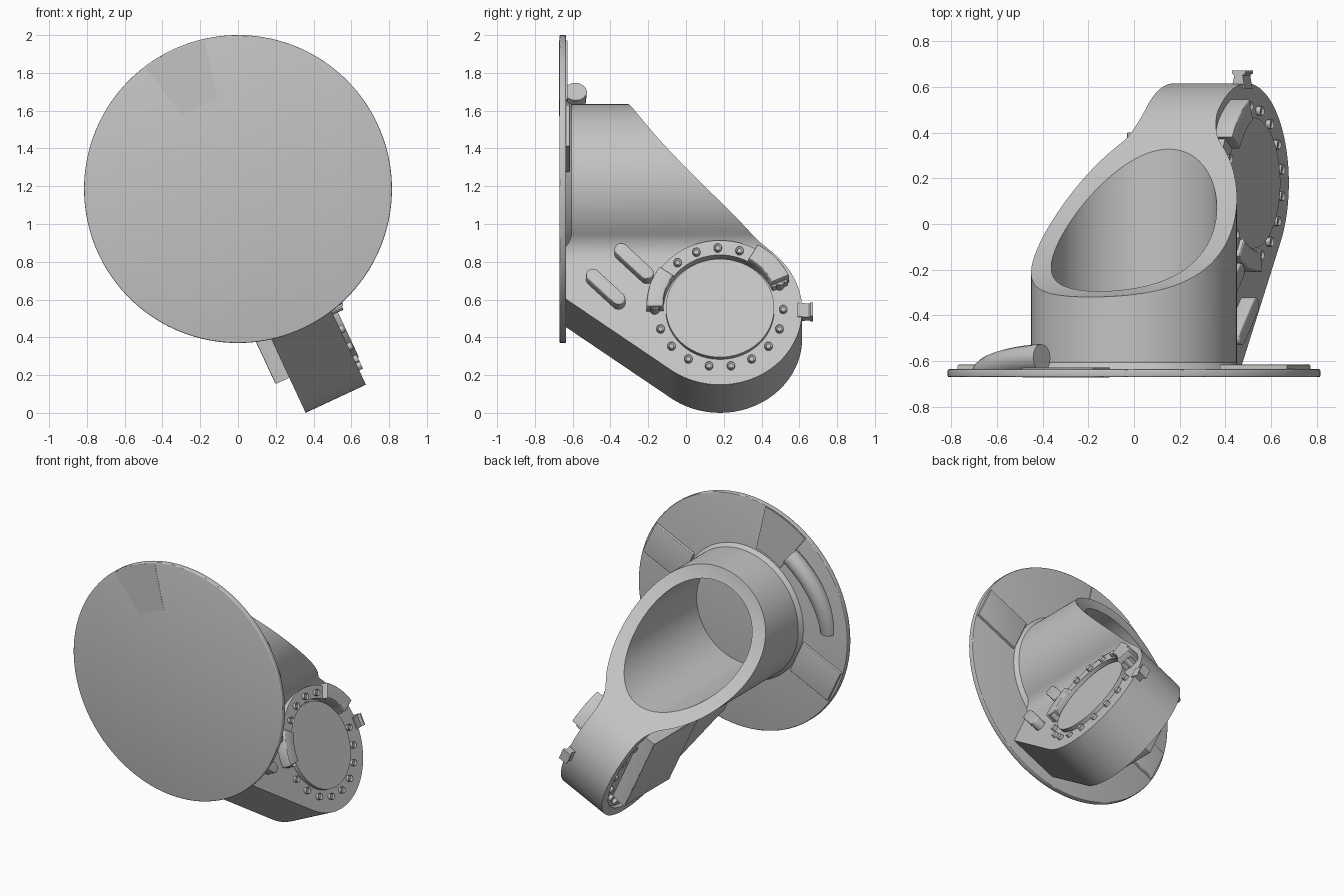
import bpy, bmesh
from math import cos, sin, radians, sqrt, atan2, degrees
from mathutils import Matrix

if "Cube" in bpy.data.objects:
    bpy.data.objects.remove(bpy.data.objects["Cube"])

grey = bpy.data.materials.new("plain grey")
grey.use_nodes = True
colour = (0.55, 0.55, 0.55, 1)
grey.diffuse_color = colour
grey.node_tree.nodes["Principled BSDF"].inputs["Base Color"].default_value = colour

# Everything is modelled upright around the tube axis, then leaned about y
PLACE = Matrix.Translation((0, 0, 1.185)) @ Matrix.Rotation(radians(-25), 4, "Y")
HUB = (0.18, -0.79)      # arm end centre in (y, z)
HALF = 0.176             # half thickness of the arm
BACK = -0.635            # rear face of the round plate
made = []


def arc(centre, r, a0, a1, n):
    """Points along an arc, angles in degrees."""
    out = []
    for i in range(n + 1):
        a = radians(a0 + (a1 - a0) * i / n)
        out.append((centre[0] + r * cos(a), centre[1] + r * sin(a)))
    return out


def add(name, bm):
    mesh = bpy.data.meshes.new(name)
    bm.to_mesh(mesh)
    bm.free()
    mesh.materials.append(grey)
    ob = bpy.data.objects.new(name, mesh)
    bpy.context.collection.objects.link(ob)
    made.append(ob)
    return ob


def prism(name, pts, axis, lo, hi, bevel=0.0, socket=0.0):
    """Extrude an outline: 'y' takes (x, z) points, 'x' takes (y, z), 'z' takes (x, y)."""
    bm = bmesh.new()

    def ring(d):
        spots = {"x": lambda p, q: (d, p, q), "y": lambda p, q: (p, d, q), "z": lambda p, q: (p, q, d)}
        return [bm.verts.new(spots[axis](p, q)) for p, q in pts]
    a, b = ring(lo), ring(hi)
    n = len(pts)
    caps = [bm.faces.new(a), bm.faces.new(b)]
    for i in range(n):
        j = (i + 1) % n
        bm.faces.new((a[i], a[j], b[j], b[i]))
    bmesh.ops.recalc_face_normals(bm, faces=bm.faces)
    if socket:
        bmesh.ops.inset_individual(bm, faces=[caps[1]], thickness=socket, depth=-socket)
    if bevel:
        rim = list({e for f in caps for e in f.edges})
        bmesh.ops.bevel(bm, geom=rim, offset=bevel, segments=3, profile=0.5, affect="EDGES")
    return add(name, bm)


def sector(name, centre, r0, r1, a0, a1, axis, lo, hi, bevel=0.0):
    pts = arc(centre, r1, a0, a1, 24) + arc(centre, r0, a1, a0, 24)
    return prism(name, pts, axis, lo, hi, bevel)


def boolean(target, cutter, operation):
    mod = target.modifiers.new("cut", "BOOLEAN")
    mod.object, mod.operation, mod.solver = cutter, operation, "EXACT"
    bpy.context.view_layer.objects.active = target
    bpy.ops.object.modifier_apply(modifier=mod.name)
    made.remove(cutter)
    bpy.data.objects.remove(cutter)


def rect(x0, x1, z0, z1):
    return [(x0, z0), (x1, z0), (x1, z1), (x0, z1)]


# Housing: keyhole section along y, trimmed by the side outline
R, F = 0.45, 0.15
fx = HALF + F
fz = -sqrt((R + F) ** 2 - fx ** 2)
t = degrees(atan2(-fz, fx))
section = arc((0, 0), R, -t, 180 + t, 110)
section += arc((-fx, fz), F, t, 0, 14)[1:]
section += [(-HALF, -1.3), (HALF, -1.3)]
section += arc((fx, fz), F, 180, 180 - t, 14)[:-1]
housing = prism("housing", section, "y", BACK - 0.005, 0.9)

# Side outline: a hollowed sloping mouth that runs into the round arm end
side = [(BACK - 0.02, 0.5)]
for i in range(33):
    z = 0.5 - i * (0.5 + 0.415) / 32
    side.append((-0.075 - 0.858 * z + 0.7 * z * z, z))
side += arc(HUB, 0.435, 57, -127, 72)
side += [(BACK - 0.02, -0.71)]
boolean(housing, prism("trim", side, "x", -0.8, 0.8), "INTERSECT")
boolean(housing, prism("bore", arc((0, 0), 0.362, 0, 357, 119), "y", BACK - 0.02, 1), "DIFFERENCE")
boolean(housing, prism("recess", arc(HUB, 0.375, 0, 355, 71), "x", -0.3, -HALF + 0.025), "DIFFERENCE")

# Fillet where the tube meets the plate
bm = bmesh.new()
bmesh.ops.create_cone(bm, cap_ends=False, segments=96, radius1=0.47, radius2=0.449, depth=0.03,
                      matrix=Matrix.Translation((0, BACK + 0.015, 0)) @ Matrix.Rotation(radians(-90), 4, "X"))
add("base_fillet", bm)

# Round plate with its sector insert and side pads
prism("round_plate", arc((0, 0), 0.815, 0, 357.5, 143), "y", -0.67, BACK, 0.007)
sector("plate_insert", (0, 0), 0.487, 0.807, 77.8, 102.2, "y", -0.6715, BACK + 0.008)
for s, label in ((-1, "right"), (1, "left")):
    x0, x1 = sorted((s * 0.47, s * 0.795))
    prism("plate_pad_" + label, rect(x0, x1, -0.12, 0.12), "y", BACK - 0.01, BACK + 0.02, 0.005)

# Curved horn sinking into the plate, trimmed flush inside it
curve = bpy.data.curves.new("curved_horn", "CURVE")
curve.dimensions = "3D"
curve.bevel_depth, curve.bevel_resolution, curve.use_fill_caps = 0.06, 6, True
spline = curve.splines.new("POLY")
path = arc((0, 0), 0.655, 103, 153, 24)
spline.points.add(len(path) - 1)
for i, (x, z) in enumerate(path):
    spline.points[i].co = (x, -0.585 - 0.08 * (i / 24) ** 1.4, z, 1)
horn = bpy.data.objects.new("curved_horn", curve)
bpy.context.collection.objects.link(horn)
bpy.ops.object.select_all(action="DESELECT")
horn.select_set(True)
bpy.context.view_layer.objects.active = horn
bpy.ops.object.convert(target="MESH")
horn = bpy.context.view_layer.objects.active
horn.data.materials.clear()
horn.data.materials.append(grey)
made.append(horn)
boolean(horn, prism("horn_trim", rect(-1, 1, -1, 1), "y", -1, BACK - 0.01), "DIFFERENCE")

# Hub disc, flange, clamps and bolts on the outer side of the arm
prism("hub_disc", arc(HUB, 0.287, 0, 355, 71), "x", HALF - 0.03, HALF + 0.028)
sector("hub_flange", HUB, 0.3, 0.385, 22, 180, "x", HALF - 0.03, HALF + 0.05)
sector("rear_clamp", HUB, 0.3, 0.4, 24, 60, "x", HALF - 0.02, HALF + 0.09, 0.008)
sector("front_clamp", HUB, 0.3, 0.39, 145, 181, "x", HALF - 0.02, HALF + 0.07, 0.008)
bolt_angles = [(a, 0) for a in range(-160, 1, 20)] + [(a, 0.05) for a in range(72, 136, 20)]
for a, lift in bolt_angles:
    c = arc(HUB, 0.335, a, a, 1)[0]
    prism("hub_bolt", arc(c, 0.021, 0, 330, 11), "x", HALF - 0.01, HALF + 0.022 + lift, socket=0.009)
for a in (24, 180):
    c = arc(HUB, 0.345, a, a, 1)[0]
    prism("clamp_bolt", arc(c, 0.025, 0, 330, 11), "x", HALF, HALF + 0.06, socket=0.01)

# Two rounded bars on the arm flank
for y, z in ((-0.275, -0.53), (-0.425, -0.68)):
    d = (0.068, -0.069)
    bar = arc((y + d[0], z + d[1]), 0.036, -135, 45, 12)
    bar += arc((y - d[0], z - d[1]), 0.036, 45, 225, 12)
    prism("side_bar", bar, "x", HALF - 0.03, HALF + 0.065, 0.008)

# Cover block and sunk bolts on the inner side of the arm
prism("cover_block", rect(-0.1, 0.4, -1.02, -0.47), "x", -HALF - 0.08, -HALF + 0.04, 0.008)
for a in range(-60, 61, 20):
    c = arc(HUB, 0.335, a, a, 1)[0]
    prism("inner_bolt", arc(c, 0.021, 0, 330, 11), "x", -HALF + 0.003, -HALF + 0.04)

# Flared lug on the arm's rear end
lug = [(0.12, 0.59), (0.135, 0.65), (0.122, 0.66), (0.122, 0.672),
       (0.188, 0.672), (0.188, 0.66), (0.174, 0.65), (0.185, 0.59)]
prism("rear_lug", lug, "z", HUB[1] - 0.04, HUB[1] + 0.04)

# Lean every part into place and shade it
for ob in made:
    ob.data.transform(PLACE)
    ob.data.update()
    bpy.ops.object.select_all(action="DESELECT")
    ob.select_set(True)
    bpy.context.view_layer.objects.active = ob
    bpy.ops.object.shade_smooth_by_angle(angle=radians(30))
